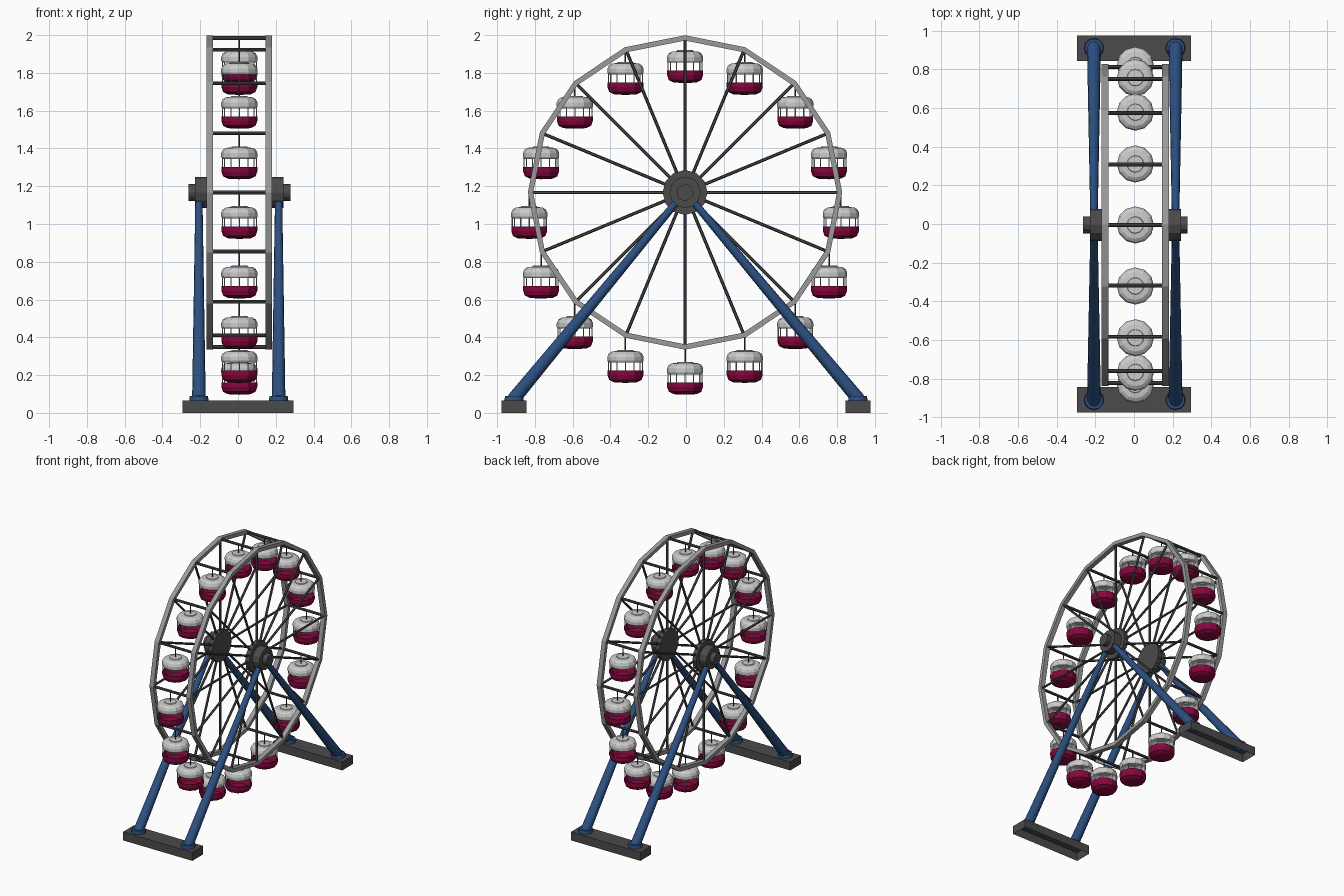
import bpy, bmesh
from math import sin, cos, pi, radians
from mathutils import Vector, Matrix

if "Cube" in bpy.data.objects:
    bpy.data.objects.remove(bpy.data.objects["Cube"])

CZ, R, N = 1.167, 0.818, 16      # wheel centre height, rim radius, bays
CX, CY = 0.007, -0.005           # slight wheel offset from the bases
RIM_X, LEG_X = 0.156, 0.211


def material(name, rgb):
    m = bpy.data.materials.new(name)
    m.diffuse_color = (*rgb, 1)
    m.use_nodes = True
    m.node_tree.nodes["Principled BSDF"].inputs["Base Color"].default_value = m.diffuse_color
    return m


BLUE = material("blue", (0.025, 0.08, 0.22))
RED = material("crimson", (0.25, 0.002, 0.05))
DARK = material("dark_grey", (0.07, 0.07, 0.07))
MID = material("mid_grey", (0.33, 0.33, 0.33))
LIGHT = material("light_grey", (0.6, 0.6, 0.6))


def finish(name, bm, mat, smooth=None):
    bmesh.ops.recalc_face_normals(bm, faces=bm.faces)
    me = bpy.data.meshes.new(name)
    bm.to_mesh(me)
    bm.free()
    me.materials.append(mat)
    ob = bpy.data.objects.new(name, me)
    bpy.context.collection.objects.link(ob)
    if smooth:
        bpy.ops.object.select_all(action='DESELECT')
        ob.select_set(True)
        bpy.context.view_layer.objects.active = ob
        bpy.ops.object.shade_smooth_by_angle(angle=radians(smooth))
    return ob


def rod(bm, a, b, r1, r2=None, sides=8):
    a, b = Vector(a), Vector(b)
    d = b - a
    mat = Matrix.Translation((a + b) / 2) @ d.to_track_quat('Z', 'Y').to_matrix().to_4x4()
    bmesh.ops.create_cone(bm, cap_ends=True, segments=sides, radius1=r1,
                          radius2=r1 if r2 is None else r2, depth=d.length, matrix=mat)


def lathe(bm, profile, sides, closed=False):
    """Revolve (radius, height) points about z."""
    rings = []
    for r, h in profile:
        if r == 0:
            rings.append([bm.verts.new((0, 0, h))] * sides)
        else:
            rings.append([bm.verts.new((r * cos(2 * pi * i / sides), r * sin(2 * pi * i / sides), h))
                          for i in range(sides)])
    pairs = list(zip(rings, rings[1:])) + ([(rings[-1], rings[0])] if closed else [])
    for p, q in pairs:
        for i in range(sides):
            j = (i + 1) % sides
            bm.faces.new(list(dict.fromkeys((p[i], p[j], q[j], q[i]))))


def wheel_point(i, x, r=R):
    a = 2 * pi * i / N
    return Vector((CX + x, CY + r * sin(a), CZ + r * cos(a)))


for s, side in ((-1, "left"), (1, "right")):
    turn = Matrix.Translation((CX, CY, CZ)) @ Matrix.Rotation(s * pi / 2, 4, 'Y')

    # faceted rim
    bm = bmesh.new()
    lathe(bm, [(0.804, 0.139), (0.832, 0.139), (0.832, 0.174), (0.804, 0.174)], N, closed=True)
    bm.transform(turn)
    finish(side + "_rim", bm, MID)

    # spokes
    bm = bmesh.new()
    for i in range(N):
        rod(bm, wheel_point(i, s * RIM_X, 0.05), wheel_point(i, s * RIM_X), 0.0085, sides=6)
    finish(side + "_spokes", bm, DARK)

    # stepped hub
    bm = bmesh.new()
    lathe(bm, [(0, 0.14), (0.119, 0.14), (0.119, 0.174), (0.083, 0.174), (0.083, 0.235),
               (0.044, 0.235), (0.044, 0.27), (0, 0.27)], 12)
    bm.transform(turn)
    finish(side + "_hub", bm, DARK)

    # tapered legs with foot collars
    for t, end in ((-1, "front"), (1, "back")):
        x = 0.004 + s * LEG_X
        bm = bmesh.new()
        rod(bm, (x, t * 0.915, 0.07), (x, CY + t * 0.03, 1.135), 0.036, 0.019, 12)
        rod(bm, (x, t * 0.91, 0.06), (x, t * 0.91, 0.09), 0.052, 0.048, 12)
        finish(f"{side}_{end}_leg", bm, BLUE, 35)

# base slabs, open underneath
for t, end in ((-1, "front"), (1, "back")):
    bm = bmesh.new()
    bmesh.ops.create_cube(bm, size=1, matrix=Matrix.Translation((0, t * 0.91, 0.0325))
                          @ Matrix.Diagonal((0.59, 0.132, 0.065, 1)))
    under = [f for f in bm.faces if f.calc_center_median().z < 0.01]
    bmesh.ops.delete(bm, geom=under, context='FACES_ONLY')
    finish(end + "_base", bm, DARK)

# crossbars between the rims
bm = bmesh.new()
for i in range(N):
    rod(bm, wheel_point(i, -RIM_X), wheel_point(i, RIM_X), 0.01, sides=8)
finish("crossbars", bm, DARK)

# cabin parts, hung below their pivot
bm = bmesh.new()
lathe(bm, [(0.090, -0.138), (0.096, -0.128), (0.096, -0.108), (0.088, -0.090),
           (0.072, -0.080), (0.044, -0.077), (0.042, -0.072), (0, -0.072)], 12)
roof = finish("cabin_roof", bm, LIGHT)

bm = bmesh.new()
lathe(bm, [(0, -0.232), (0.070, -0.225), (0.088, -0.180), (0.095, -0.180), (0.095, -0.205),
           (0.086, -0.230), (0.060, -0.243), (0, -0.246)], 12)
tub = finish("cabin_tub", bm, RED)

bm = bmesh.new()
for k in range(12):
    a = 2 * pi * k / 12
    x, y = 0.090 * cos(a), 0.090 * sin(a)
    rod(bm, (x, y, -0.185), (x, y, -0.130), 0.003, sides=4)
posts = finish("cabin_posts", bm, LIGHT)

bm = bmesh.new()
rod(bm, (0, 0, -0.08), (0, 0, 0), 0.004, sides=6)
hanger = finish("cabin_hanger", bm, DARK)

# repeat the cabin round the wheel
for part in (roof, tub, posts, hanger):
    for i in range(N):
        ob = part if i == 0 else part.copy()
        if i:
            ob.name = f"{part.name}_{i}"
            bpy.context.collection.objects.link(ob)
        ob.location = wheel_point(i, 0, 0.825)
